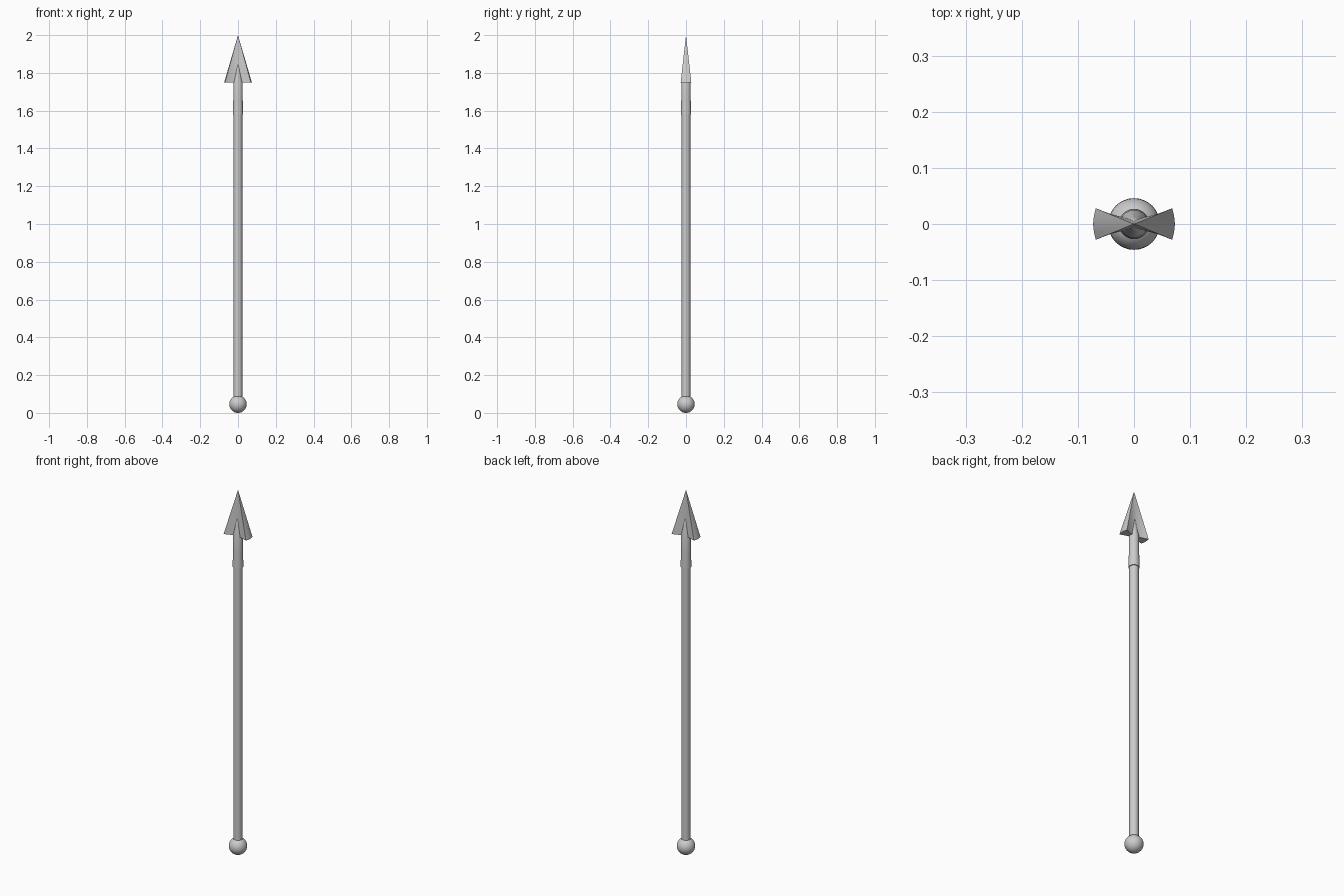
import bpy, bmesh, math

if "Cube" in bpy.data.objects:
    bpy.data.objects.remove(bpy.data.objects["Cube"])


def finish(name, bm, angle=35):
    bmesh.ops.recalc_face_normals(bm, faces=bm.faces)
    mesh = bpy.data.meshes.new(name)
    bm.to_mesh(mesh)
    bm.free()
    ob = bpy.data.objects.new(name, mesh)
    bpy.context.collection.objects.link(ob)
    bpy.ops.object.select_all(action='DESELECT')
    ob.select_set(True)
    bpy.context.view_layer.objects.active = ob
    bpy.ops.object.shade_smooth_by_angle(angle=math.radians(angle))
    return ob


def lathe(name, profile, sides=32):
    """Revolve a list of (radius, z) about the z axis."""
    bm = bmesh.new()
    verts = [bm.verts.new((r, 0, z)) for r, z in profile]
    edges = [bm.edges.new(pair) for pair in zip(verts, verts[1:])]
    bmesh.ops.spin(bm, geom=verts + edges, cent=(0, 0, 0), axis=(0, 0, 1),
                   angle=math.tau, steps=sides)
    bmesh.ops.remove_doubles(bm, verts=bm.verts, dist=1e-5)
    return finish(name, bm)


# Round pommel at the foot
bm = bmesh.new()
bmesh.ops.create_uvsphere(bm, u_segments=32, v_segments=16, radius=0.046)
bmesh.ops.translate(bm, verts=bm.verts, vec=(0, 0, 0.046))
finish("pommel", bm)

# Long shaft
lathe("shaft", [(0, 0.08), (0.023, 0.08), (0.023, 1.60), (0, 1.60)])

# Socket, tapering to a point that shows inside the blade grooves
lathe("socket", [(0, 1.58), (0.027, 1.58), (0.0265, 1.60), (0.025, 1.66),
                 (0.025, 1.75), (0.012, 1.81), (0, 1.88)])

# Spearhead: bow-tie section drawn to a point
quarter = [(0.073, 0), (0.0715, 0.014), (0.068, 0.028), (0.054, 0.0225),
           (0.042, 0.018), (0.02, 0.012), (0, 0.01)]
half = quarter + [(-x, y) for x, y in quarter[-2::-1]]
section = half + [(x, -y) for x, y in half[-2:0:-1]]
bm = bmesh.new()
ring = [bm.verts.new((x, y, 1.75)) for x, y in section]
tip = bm.verts.new((0, 0, 2.0))
bm.faces.new(ring)
for a, b in zip(ring, ring[1:] + ring[:1]):
    bm.faces.new((a, b, tip))
finish("spearhead", bm)
